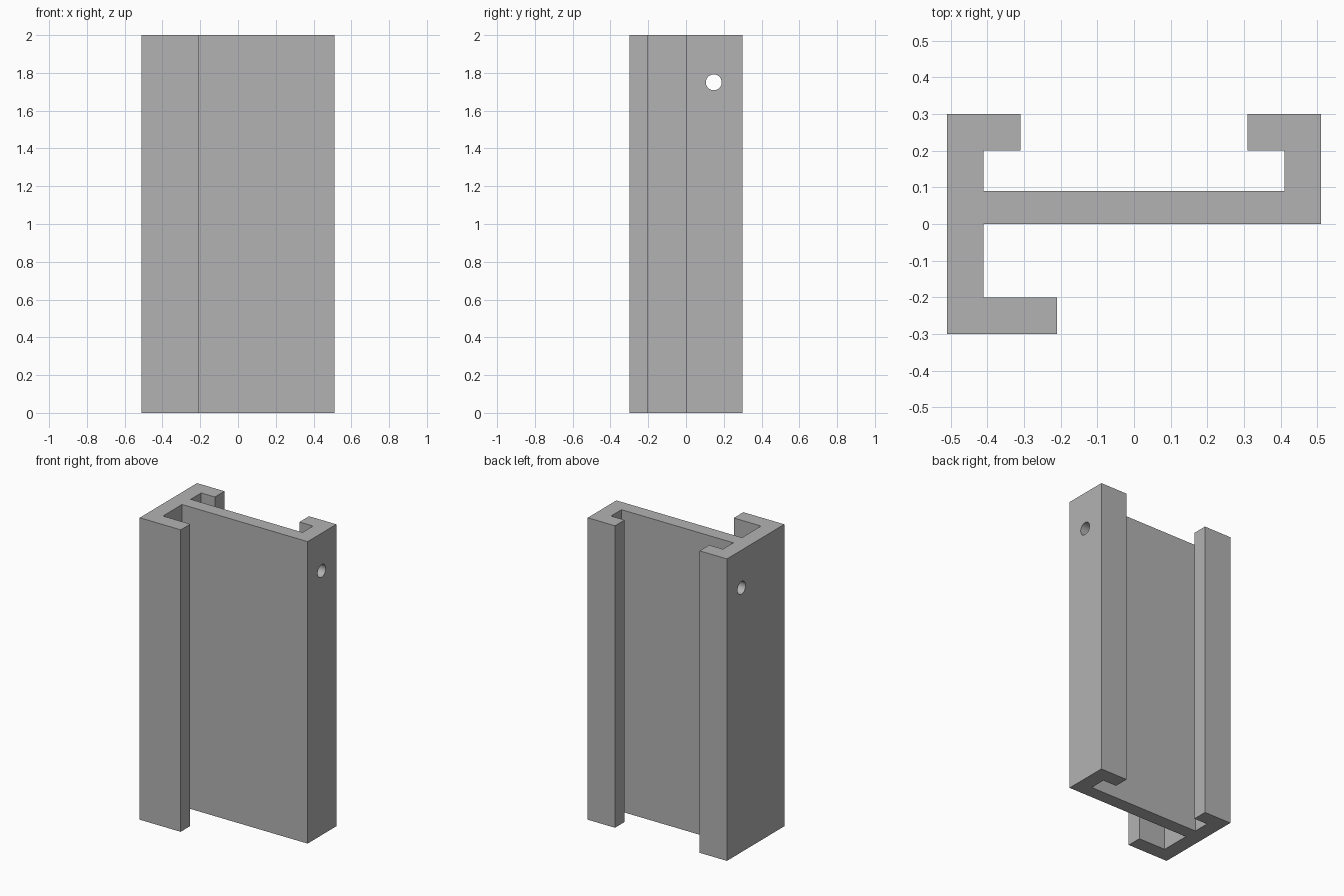
import bpy
import bmesh
import math

HEIGHT = 2.0

cube = bpy.data.objects.get("Cube")
if cube:
    bpy.data.objects.remove(cube, do_unlink=True)

# Single grey material
grey = bpy.data.materials.new("plain grey")
grey.use_nodes = True
colour = (0.45, 0.45, 0.45, 1.0)
grey.diffuse_color = colour
grey.node_tree.nodes["Principled BSDF"].inputs["Base Color"].default_value = colour


def extrude_profile(name, points, height):
    """Extrude a closed xy outline up from the ground."""
    bm = bmesh.new()
    face = bm.faces.new([bm.verts.new((x, y, 0)) for x, y in points])
    grown = bmesh.ops.extrude_face_region(bm, geom=[face], use_keep_orig=True)
    top = [v for v in grown["geom"] if isinstance(v, bmesh.types.BMVert)]
    bmesh.ops.translate(bm, vec=(0, 0, height), verts=top)
    bmesh.ops.recalc_face_normals(bm, faces=bm.faces)
    mesh = bpy.data.meshes.new(name)
    bm.to_mesh(mesh)
    bm.free()
    mesh.materials.append(grey)
    obj = bpy.data.objects.new(name, mesh)
    bpy.context.collection.objects.link(obj)
    return obj


# Channel outline, anticlockwise from the front hook's outer corner
outline = [
    (-0.51, -0.30), (-0.21, -0.30), (-0.21, -0.20), (-0.41, -0.20),  # front hook
    (-0.41, 0.0), (0.51, 0.0),                                       # web front
    (0.51, 0.30), (0.31, 0.30), (0.31, 0.20), (0.41, 0.20),          # left back hook
    (0.41, 0.09), (-0.41, 0.09),                                     # web back
    (-0.41, 0.20), (-0.31, 0.20), (-0.31, 0.30), (-0.51, 0.30),      # right back hook
]
channel = extrude_profile("channel_profile", outline, HEIGHT)

# Cross hole through both side walls
bpy.ops.mesh.primitive_cylinder_add(vertices=32, radius=0.042, depth=1.4,
                                    location=(0, 0.147, 1.75),
                                    rotation=(0, math.pi / 2, 0))
cutter = bpy.context.object
cutter.name = "hole_cutter"
cutter.data.materials.append(grey)
cutter.hide_render = True

hole = channel.modifiers.new("cross_hole", 'BOOLEAN')
hole.operation = 'DIFFERENCE'
hole.solver = 'EXACT'
hole.object = cutter

bpy.ops.object.select_all(action='DESELECT')
channel.select_set(True)
bpy.context.view_layer.objects.active = channel
bpy.ops.object.modifier_apply(modifier=hole.name)
bpy.data.objects.remove(cutter, do_unlink=True)

# Round hole walls, crisp channel edges
bpy.ops.object.shade_smooth_by_angle(angle=math.radians(30))
